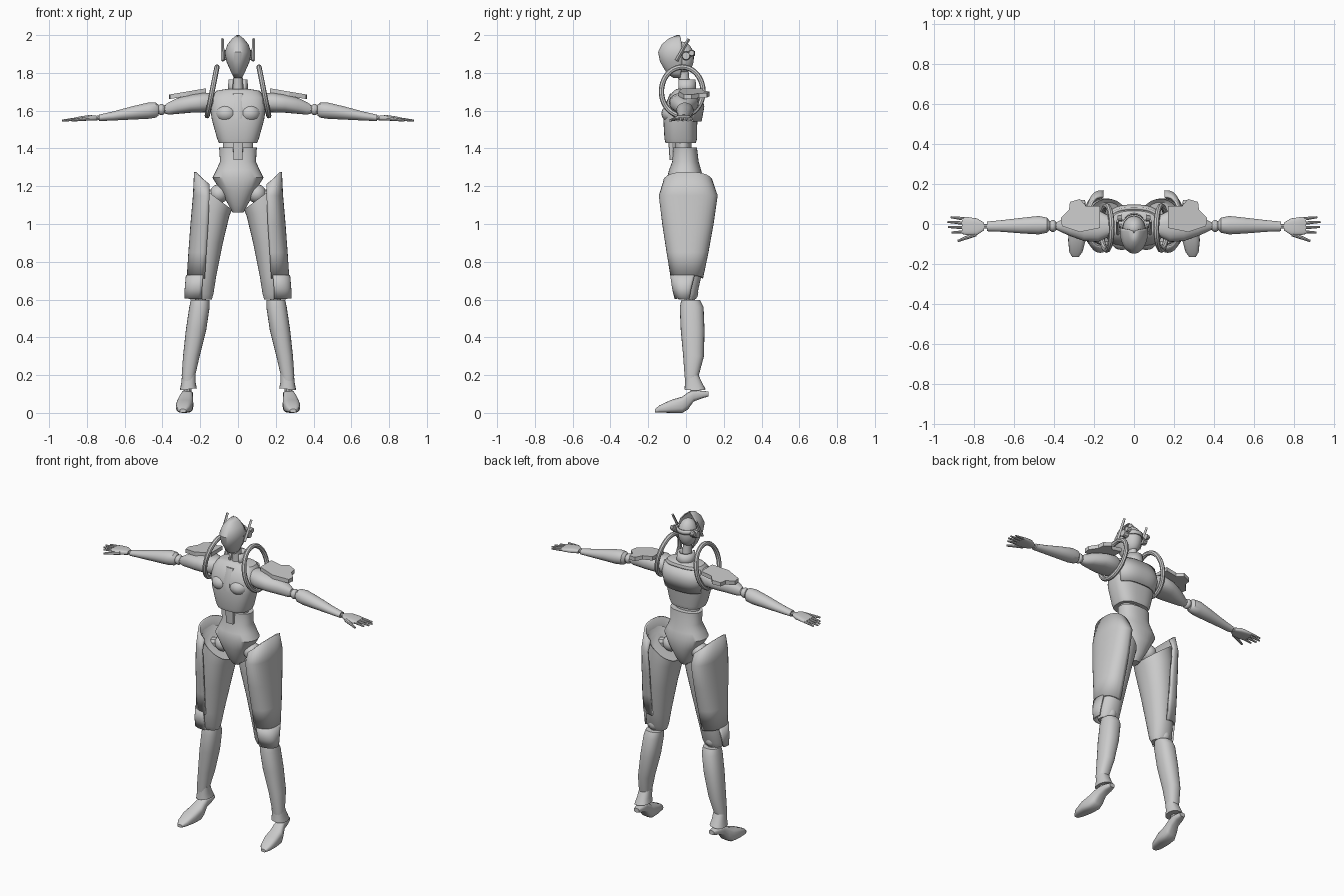
import bpy, bmesh, math
from mathutils import Vector

grey = bpy.data.materials.new("plain_grey")
grey.diffuse_color = (0.6, 0.6, 0.6, 1)


def finish(name, bm, mirror=False, thick=0, angle=35):
    """Turn a bmesh into a smooth-by-angle object, optionally with a mirrored twin."""
    bmesh.ops.recalc_face_normals(bm, faces=bm.faces)
    for flip in ((False, True) if mirror else (False,)):
        if flip:
            bmesh.ops.scale(bm, vec=(-1, 1, 1), verts=bm.verts)
            bmesh.ops.reverse_faces(bm, faces=bm.faces)
        label = name + ("_left" if flip else "_right" if mirror else "")
        me = bpy.data.meshes.new(label)
        bm.to_mesh(me)
        me.materials.append(grey)
        ob = bpy.data.objects.new(label, me)
        bpy.context.collection.objects.link(ob)
        if thick:
            mod = ob.modifiers.new("thickness", "SOLIDIFY")
            mod.thickness = thick
            mod.offset = 0
        bpy.ops.object.select_all(action="DESELECT")
        ob.select_set(True)
        bpy.context.view_layer.objects.active = ob
        bpy.ops.object.shade_smooth_by_angle(angle=math.radians(angle))
    bm.free()


def loft(name, axis, sections, p=2.0, n=24, arc=None, thick=0, mirror=False, angle=35):
    """Skin rounded sections (cx, cy, cz, half_u, half_v, tilt) along an axis; arc gives an open shell."""
    bm = bmesh.new()
    rings = []
    for s in sections:
        cx, cy, cz, ru, rv = s[:5]
        tilt = s[5] if len(s) > 5 else 0
        ring = []
        for i in range(n):
            t = math.radians(arc[0] + (arc[1] - arc[0]) * i / (n - 1)) if arc else math.tau * i / n
            c, d = math.cos(t), math.sin(t)
            u = math.copysign(abs(c) ** (2 / p), c) * ru
            v = math.copysign(abs(d) ** (2 / p), d) * rv
            off = {"z": (u, v, tilt * u), "x": (tilt * u, u, v), "y": (u, tilt * u, v)}[axis]
            ring.append(bm.verts.new(Vector((cx, cy, cz)) + Vector(off)))
        rings.append(ring)
    for a, b in zip(rings, rings[1:]):
        for i in range(n - 1 if arc else n):
            j = (i + 1) % n
            bm.faces.new((a[i], a[j], b[j], b[i]))
    if not arc:
        bm.faces.new(rings[0])
        bm.faces.new(rings[-1])
    finish(name, bm, mirror, thick, angle)


def rod(name, a, b, r1, r2, mirror=True, n=10):
    """Tapered rod between two points."""
    a, b = Vector(a), Vector(b)
    bm = bmesh.new()
    bmesh.ops.create_cone(bm, cap_ends=True, segments=n, radius1=r1, radius2=r2, depth=(b - a).length)
    bmesh.ops.rotate(bm, verts=bm.verts, matrix=(b - a).to_track_quat("Z", "Y").to_matrix())
    bmesh.ops.translate(bm, verts=bm.verts, vec=(a + b) / 2)
    finish(name, bm, mirror)


def ball(name, c, r, mirror=False):
    bm = bmesh.new()
    bmesh.ops.create_uvsphere(bm, u_segments=20, v_segments=12, radius=1)
    bmesh.ops.scale(bm, vec=r, verts=bm.verts)
    bmesh.ops.translate(bm, verts=bm.verts, vec=c)
    finish(name, bm, mirror)


def plate(name, outline, z_of, thick, mirror=True):
    """Flat outline in x, y lifted by a height rule."""
    bm = bmesh.new()
    bm.faces.new([bm.verts.new((x, y, z_of(x, y))) for x, y in outline])
    top = bmesh.ops.extrude_face_region(bm, geom=bm.faces[:])["geom"]
    bmesh.ops.translate(bm, vec=(0, 0, thick), verts=[g for g in top if isinstance(g, bmesh.types.BMVert)])
    finish(name, bm, mirror, angle=20)


# Head: front helmet shell, skull, back band, ears and antennae
loft("helmet", "z", [(0, -.035, 1.775, .018, .03), (0, -.035, 1.80, .032, .065), (0, -.035, 1.86, .058, .1),
     (0, -.035, 1.91, .067, .11), (0, -.035, 1.95, .053, .09), (0, -.035, 1.98, .028, .055),
     (0, -.035, 1.998, .004, .01)], arc=(172, 368), thick=.006)
ball("skull", (0, -.02, 1.88), (.056, .062, .085))
loft("head_band", "z", [(0, -.03, 1.89, .064, .075), (0, -.03, 1.915, .062, .073)], arc=(-10, 190), thick=.008)
rod("ear", (-.055, .0, 1.89), (-.085, .0, 1.89), .024, .02)
rod("ear_knob", (-.06, .03, 1.905), (-.082, .03, 1.905), .018, .014)
rod("antenna", (-.08, -.05, 1.865), (-.083, .015, 1.98), .01, .008, n=4)

# Neck and collar
loft("neck", "z", [(0, -.005, 1.68, .034, .035), (0, -.01, 1.74, .026, .03), (0, -.015, 1.82, .024, .028)])
loft("collar", "z", [(0, .0, 1.69, .05, .05), (0, .0, 1.765, .044, .045)], arc=(-50, 230), thick=.012)

# Torso
loft("chest", "z", [(0, -.028, 1.428, .1, .08), (0, -.028, 1.45, .11, .086), (0, -.03, 1.55, .138, .09),
     (0, -.018, 1.62, .148, .095), (0, -.008, 1.67, .142, .085), (0, .0, 1.705, .115, .065),
     (0, .0, 1.715, .06, .05)], p=2.7, n=40)
loft("back_plate", "z", [(0, -.01, 1.545, .125, .086), (0, -.01, 1.62, .14, .1), (0, -.005, 1.69, .125, .082)],
     p=2.7, n=24, arc=(20, 160), thick=.014)
ball("breast_plate", (-.062, -.07, 1.585), (.058, .06, .05), True)
loft("sternum", "z", [(0, -.085, 1.52, .026, .032), (0, -.085, 1.6, .026, .038), (0, -.06, 1.69, .026, .025)], p=6, n=16)
loft("waist_core", "z", [(0, -.015, 1.39, .08, .045), (0, -.015, 1.435, .08, .045)])
loft("belly_plate", "z", [(0, -.075, 1.34, .024, .012), (0, -.08, 1.445, .027, .014)], p=8, n=16)
loft("pelvis", "z", [(0, -.005, 1.405, .1, .063), (0, -.003, 1.33, .095, .07), (0, -.005, 1.285, .115, .085),
     (0, -.005, 1.245, .135, .095), (0, .0, 1.18, .095, .088), (0, .0, 1.1, .05, .06),
     (0, .0, 1.06, .028, .03)], p=2.3, n=32)
ball("hip_joint", (-.1, 0, 1.16), (.05, .055, .05), True)
rod("hip_axle", (-.06, 0, 1.17), (-.17, 0, 1.14), .035, .035)

# Shoulder rings: tilted ellipses swept by a round tube
bm = bmesh.new()
SEG, TUBE = 40, 8
grid = [[bm.verts.new((-.137 + .026 * math.sin(a) - .014 * math.cos(b),
                       -.02 + (.11 + .014 * math.sin(b)) * math.cos(a),
                       1.702 + (.129 + .014 * math.sin(b)) * math.sin(a)))
         for b in (math.tau * j / TUBE for j in range(TUBE))]
        for a in (math.tau * i / SEG for i in range(SEG))]
for i in range(SEG):
    for j in range(TUBE):
        k, m = (i + 1) % SEG, (j + 1) % TUBE
        bm.faces.new((grid[i][j], grid[k][j], grid[k][m], grid[i][m]))
finish("shoulder_ring", bm, True)

# Arms
loft("upper_arm", "x", [(-.12, -.01, 1.64, .05, .05), (-.18, -.01, 1.643, .08, .052), (-.25, -.01, 1.637, .075, .048),
     (-.32, -.01, 1.625, .05, .042), (-.365, -.01, 1.612, .03, .033), (-.385, -.01, 1.608, .02, .024)],
     p=2.3, mirror=True)
plate("shoulder_wing", [(-.17, -.02), (-.17, .09), (-.24, .09), (-.27, .125), (-.32, .11), (-.325, .07),
      (-.365, .03), (-.36, -.01), (-.27, -.04)], lambda x, y: 1.695 + .17 * (x + .165), .024)
rod("elbow_link", (-.37, -.01, 1.608), (-.45, -.01, 1.602), .022, .022)
ball("elbow_joint", (-.405, -.01, 1.606), (.022, .03, .03), True)
loft("forearm", "x", [(-.42, -.008, 1.602, .022, .028), (-.435, -.006, 1.603, .038, .04), (-.475, -.006, 1.6, .046, .043),
     (-.56, -.008, 1.588, .039, .035), (-.66, -.01, 1.572, .029, .024), (-.735, -.012, 1.562, .024, .017)], mirror=True)
rod("wrist", (-.73, -.012, 1.562), (-.77, -.012, 1.56), .012, .012)
loft("palm", "x", [(-.75, -.012, 1.561, .02, .012), (-.785, -.014, 1.562, .042, .015),
     (-.835, -.01, 1.558, .045, .012), (-.86, -.008, 1.555, .042, .009)], p=3, mirror=True)
for i, (y0, y1, x1) in enumerate([(.026, .034, -.915), (.004, .011, -.932), (-.018, -.015, -.928), (-.04, -.042, -.91)]):
    rod(f"finger_{i + 1}", (-.85, y0, 1.556), (x1, y1, 1.548), .009, .005, n=8)
rod("thumb", (-.79, -.05, 1.56), (-.88, -.085, 1.548), .012, .006, n=8)

# Thighs: slanted open top, with a wide outer shell
loft("thigh", "z", [(-.197, .002, .6, .058, .042), (-.196, .002, .63, .066, .058), (-.188, .005, .72, .072, .075),
     (-.165, .01, .9, .085, .1), (-.142, .01, 1.07, .096, .118, -.3), (-.13, .01, 1.15, .098, .115, -.75),
     (-.13, .01, 1.13, .08, .098, -.75)], p=2.2, n=32, mirror=True)
loft("thigh_shell", "z", [(-.19, .005, .715, .075, .08, -.15), (-.182, .008, .85, .075, .105),
     (-.172, .01, 1.0, .074, .13), (-.165, .012, 1.15, .068, .15), (-.165, .01, 1.22, .062, .125, -.9)],
     p=2.4, n=20, arc=(82, 278), thick=.012, mirror=True)
loft("knee_guard", "z", [(-.2, -.01, .605, .078, .045), (-.2, -.008, .66, .076, .06), (-.195, .0, .73, .075, .078)],
     p=2.4, n=14, arc=(150, 275), thick=.012, mirror=True)

# Knees, shins and ankles
ball("knee_joint", (-.2, .03, .635), (.035, .035, .04), True)
rod("knee_link", (-.197, .02, .66), (-.2, .02, .54), .03, .03)
loft("shin", "z", [(-.265, .028, .13, .03, .028), (-.262, .03, .2, .036, .038), (-.247, .04, .3, .044, .055),
     (-.222, .035, .44, .054, .063), (-.204, .03, .56, .054, .063), (-.2, .025, .597, .05, .05)],
     p=2.3, mirror=True)
loft("ankle_cuff", "z", [(-.263, .048, .125, .045, .056, .12), (-.262, .04, .16, .038, .045),
     (-.26, .03, .205, .036, .034)], p=2.5, n=20, mirror=True)
rod("ankle_post", (-.265, .04, .15), (-.27, .05, .09), .022, .022)

# Feet: flat toe rising to a lifted heel
loft("foot", "y", [(-.292, -.165, .011, .016, .009), (-.29, -.14, .021, .033, .019), (-.285, -.08, .034, .044, .034),
     (-.28, -.02, .043, .044, .043), (-.275, .01, .063, .037, .045), (-.27, .04, .09, .03, .03),
     (-.266, .085, .097, .028, .02), (-.263, .12, .1, .018, .013)], p=3, n=20, mirror=True)
